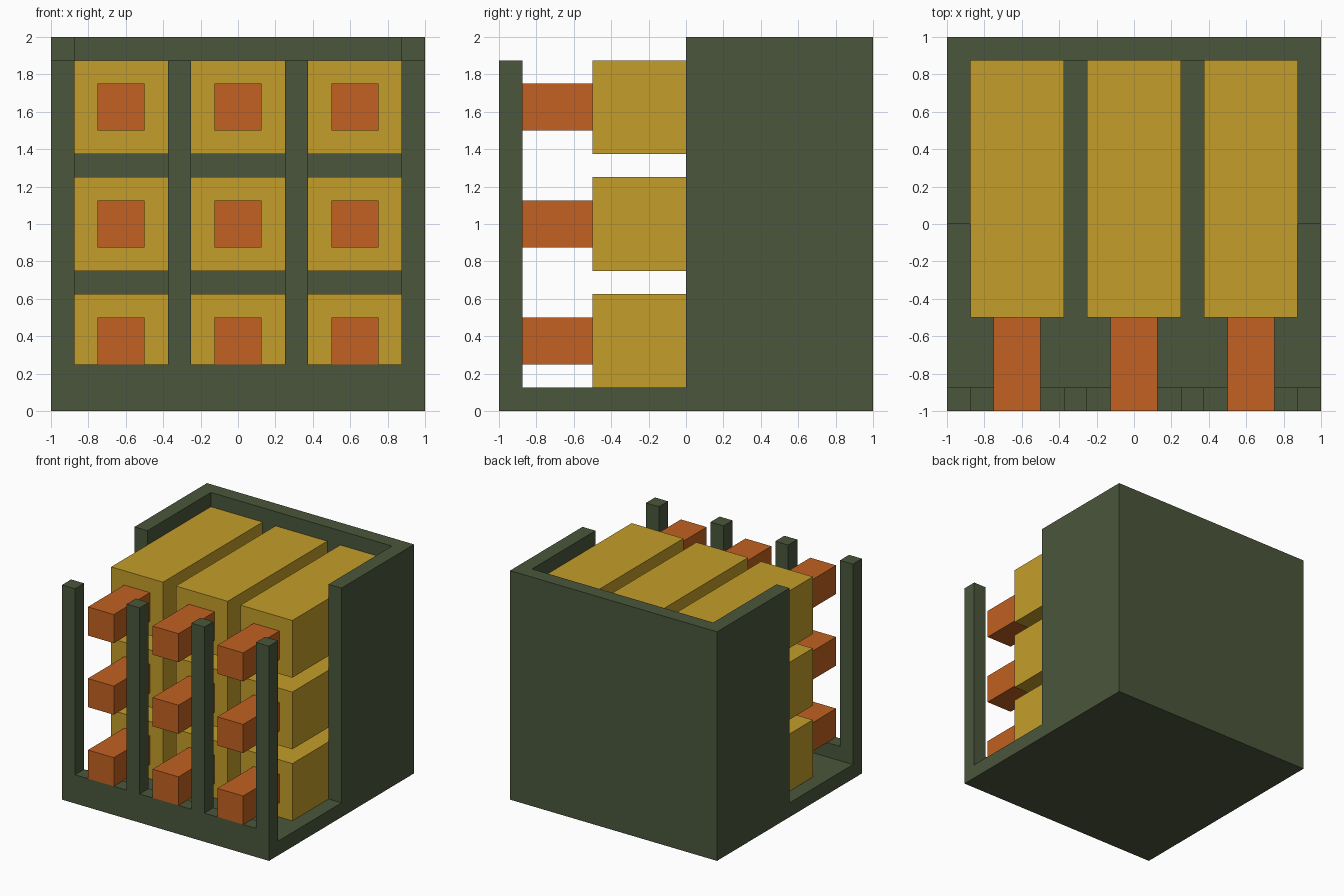
import bpy
import bmesh

cube = bpy.data.objects.get("Cube")
if cube:
    bpy.data.objects.remove(cube, do_unlink=True)


def make_material(name, colour):
    mat = bpy.data.materials.new(name)
    mat.use_nodes = True
    rgba = (*colour, 1)
    mat.diffuse_color = rgba
    mat.node_tree.nodes["Principled BSDF"].inputs["Base Color"].default_value = rgba
    return mat


green = make_material("dark_green", (0.069, 0.093, 0.044))
yellow = make_material("mustard_yellow", (0.552, 0.337, 0.023))
orange = make_material("burnt_orange", (0.539, 0.119, 0.015))


def box(name, xs, ys, zs, mat):
    """Axis-aligned box from its x, y and z ranges."""
    bm = bmesh.new()
    bmesh.ops.create_cube(bm, size=1)
    for v in bm.verts:
        v.co = [r[0] if c < 0 else r[1] for c, r in zip(v.co, (xs, ys, zs))]
    mesh = bpy.data.meshes.new(name)
    bm.to_mesh(mesh)
    bm.free()
    mesh.materials.append(mat)
    obj = bpy.data.objects.new(name, mesh)
    bpy.context.collection.objects.link(obj)
    return obj


T = 0.125            # wall thickness
INNER = 1 - T        # inner face of the walls
PITCH = 0.625        # spacing of the bottles
BODY = 0.25          # half width of a bottle body
NECK = 0.125         # half width of a bottle neck

# Crate: floor, tall back half, low front lip
box("crate_floor", (-1, 1), (-1, 1), (0, T), green)
box("crate_back_wall", (-1, 1), (INNER, 1), (T, 2), green)
box("crate_front_lip", (-1, 1), (-1, -INNER), (T, 2 * T), green)
for side, xs in (("right", (-1, -INNER)), ("left", (INNER, 1))):
    box(f"crate_{side}_wall", xs, (0, INNER), (T, 2), green)

# Front posts between the columns of bottles
for i in range(4):
    x = (i - 1.5) * PITCH
    box(f"front_post_{i + 1}", (x - T / 2, x + T / 2), (-1, -INNER),
        (2 * T, 2 - T), green)

# Three by three stack of bottles lying on their sides
for row in range(3):
    z = T + BODY + row * PITCH
    for col in range(3):
        x = (col - 1) * PITCH
        label = f"{row + 1}_{col + 1}"
        box(f"bottle_body_{label}", (x - BODY, x + BODY), (-0.5, INNER),
            (z - BODY, z + BODY), yellow)
        box(f"bottle_neck_{label}", (x - NECK, x + NECK), (-1, -0.5),
            (z - NECK, z + NECK), orange)
